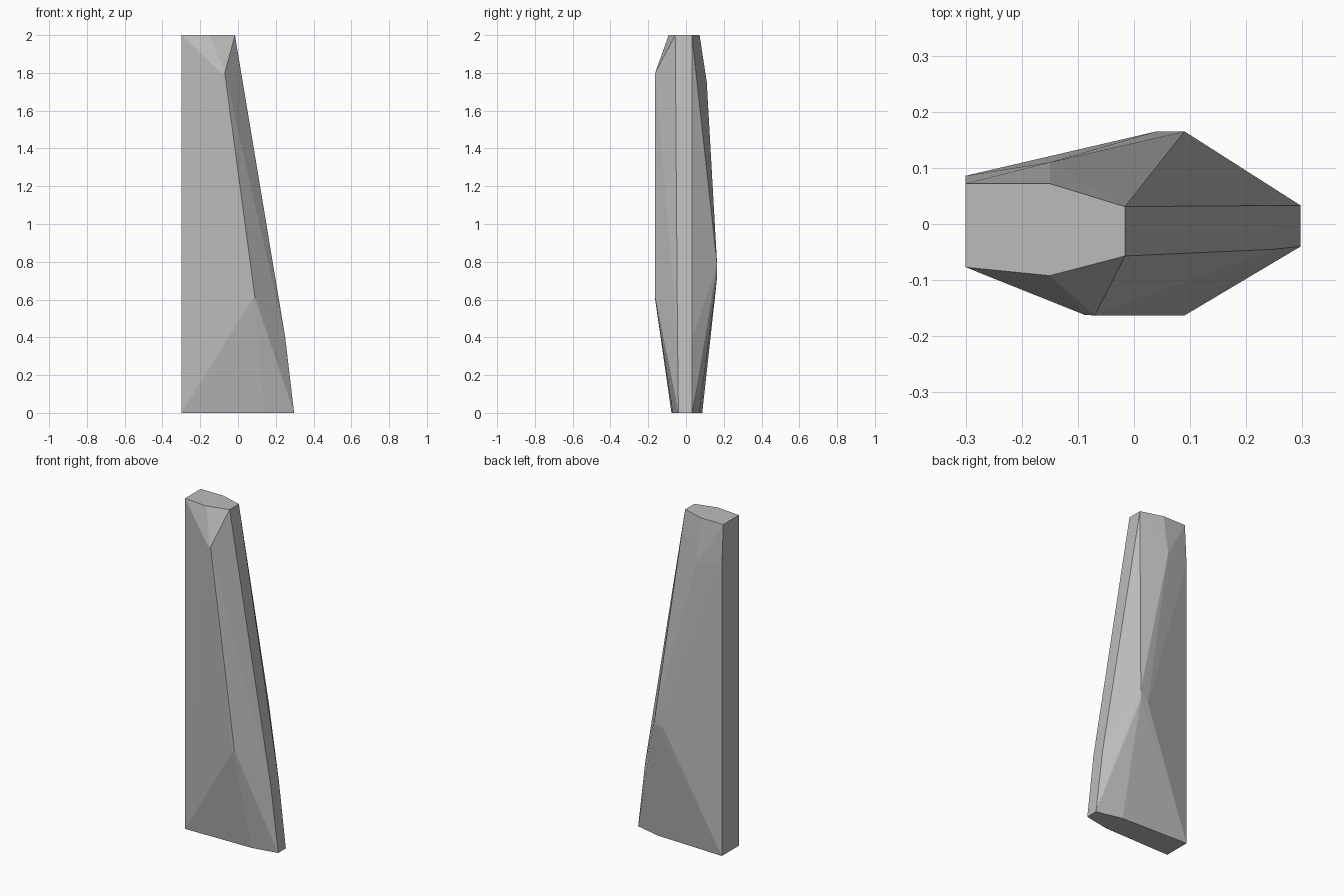
import bpy, bmesh

if "Cube" in bpy.data.objects:
    bpy.data.objects.remove(bpy.data.objects["Cube"])

stone = bpy.data.materials.new("grey stone")
stone.diffuse_color = (0.5, 0.5, 0.5, 1)
stone.use_nodes = True
stone.node_tree.nodes["Principled BSDF"].inputs["Base Color"].default_value = stone.diffuse_color

# Corner points of the chiselled slab, from the top down
corners = [
    # top face
    (-0.30, 0.072, 2), (-0.15, 0.072, 2), (-0.016, 0.031, 2),
    (-0.016, -0.057, 2), (-0.15, -0.092, 2), (-0.30, -0.077, 2),
    # upper bevel
    (-0.07, -0.163, 1.8), (-0.088, -0.162, 1.8),
    (-0.15, 0.11, 1.75), (-0.30, 0.086, 1.75),
    # ridges on both broad sides
    (0.09, -0.163, 0.61), (0.075, -0.163, 0.60),
    (0.09, 0.165, 0.78), (0.09, 0.165, 0.72), (0.04, 0.165, 0.72),
    # narrow edge
    (0.25, 0.033, 0.4), (0.25, -0.045, 0.4),
    # foot
    (-0.30, -0.077, 0), (0.14, -0.07, 0), (0.297, -0.04, 0),
    (0.297, 0.033, 0), (0.14, 0.07, 0), (-0.30, 0.086, 0),
]

bm = bmesh.new()
for c in corners:
    bm.verts.new(c)
hull = bmesh.ops.convex_hull(bm, input=bm.verts)
loose = {g for g in hull["geom_interior"] + hull["geom_unused"]
         if isinstance(g, bmesh.types.BMVert)}
bmesh.ops.delete(bm, geom=list(loose), context='VERTS')
bmesh.ops.dissolve_limit(bm, angle_limit=0.01, verts=bm.verts, edges=bm.edges)
bmesh.ops.recalc_face_normals(bm, faces=bm.faces)

mesh = bpy.data.meshes.new("stone_slab")
bm.to_mesh(mesh)
bm.free()
mesh.materials.append(stone)
slab = bpy.data.objects.new("stone_slab", mesh)
bpy.context.collection.objects.link(slab)
